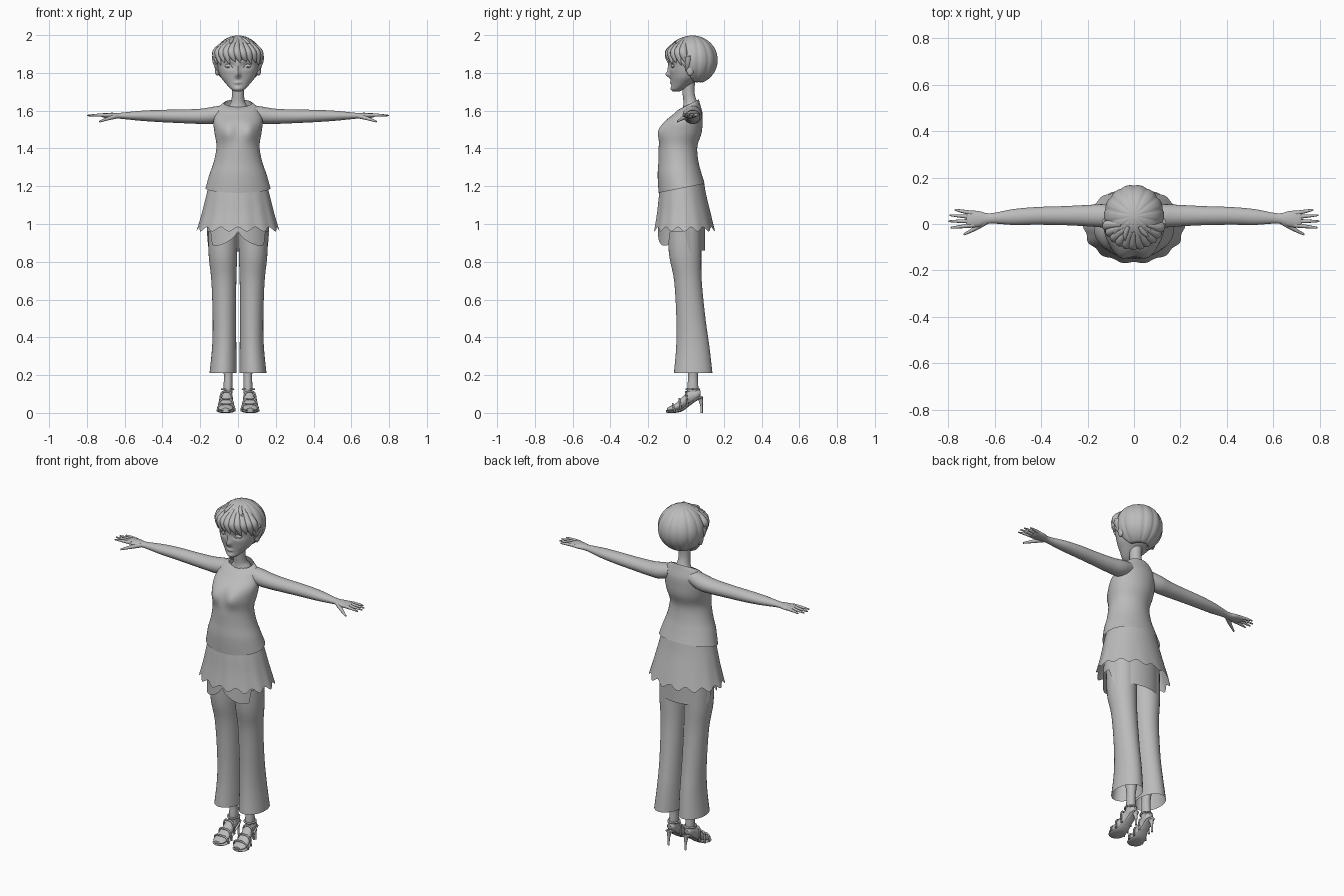
import bpy, bmesh
from math import sin, cos, pi, exp, radians
from mathutils import Vector

if "Cube" in bpy.data.objects:
    bpy.data.objects.remove(bpy.data.objects["Cube"])

clay = bpy.data.materials.new("clay_grey")
clay.use_nodes = True
shade = (0.5, 0.5, 0.5, 1)
clay.diffuse_color = shade
clay.node_tree.nodes["Principled BSDF"].inputs["Base Color"].default_value = shade


def finish(name, data, mirror=False):
    obj = bpy.data.objects.new(name, data)
    bpy.context.collection.objects.link(obj)
    data.materials.append(clay)
    if mirror:
        obj.modifiers.new("Mirror", 'MIRROR').use_bisect_axis[0] = False
    return obj


def mesh_object(name, bm, mirror=False):
    bmesh.ops.recalc_face_normals(bm, faces=bm.faces)
    mesh = bpy.data.meshes.new(name)
    bm.to_mesh(mesh)
    bm.free()
    obj = finish(name, mesh, mirror)
    bpy.ops.object.select_all(action='DESELECT')
    obj.select_set(True)
    bpy.context.view_layer.objects.active = obj
    bpy.ops.object.shade_smooth_by_angle(angle=radians(50))
    return obj


def skin_rows(bm, rows, caps):
    n = len(rows[0])
    for low, high in zip(rows, rows[1:]):
        for i in range(n):
            j = (i + 1) % n
            bm.faces.new((low[i], low[j], high[j], high[i]))
    if caps:
        bm.faces.new(rows[0])
        bm.faces.new(rows[-1])


def spline(a, b, c, d, t):
    return b + (c - a) * t / 2 + (2*a - 5*b + 4*c - d) * t*t / 2 + (3*b - a - 3*c + d) * t**3 / 2


def loft(name, rings, axis='z', n=32, steps=5, caps=True, mirror=False, shape=None):
    """Rings are (station, centre u, centre v, radius u, radius v)."""
    dense = []
    for k in range(len(rings) - 1):
        quad = [rings[max(0, min(len(rings) - 1, k + o))] for o in (-1, 0, 1, 2)]
        dense += [[spline(*p, s / steps) for p in zip(*quad)] for s in range(steps)]
    dense.append(rings[-1])
    bm = bmesh.new()
    rows = []
    for t, u, v, ru, rv in dense:
        row = []
        for i in range(n):
            a = 2 * pi * i / n
            p, q = u + ru * cos(a), v + rv * sin(a)
            co = Vector({'z': (p, q, t), 'x': (t, p, q), 'y': (p, t, q)}[axis])
            row.append(bm.verts.new(shape(co, a) if shape else co))
        rows.append(row)
    skin_rows(bm, rows, caps)
    return mesh_object(name, bm, mirror)


def strand(name, points, radii, thick, mirror=False):
    """Tapered round strand through a few points."""
    curve = bpy.data.curves.new(name, 'CURVE')
    curve.dimensions = '3D'
    curve.bevel_depth, curve.bevel_resolution, curve.resolution_u = thick, 3, 6
    curve.use_fill_caps = True
    s = curve.splines.new('NURBS')
    s.points.add(len(points) - 1)
    for p, co, r in zip(s.points, points, radii):
        p.co, p.radius = (*co, 1), r
    s.use_endpoint_u, s.order_u = True, 3
    return finish(name, curve, mirror)


def blob(name, centre, size, mirror=False):
    bm = bmesh.new()
    bmesh.ops.create_uvsphere(bm, u_segments=20, v_segments=12, radius=1)
    for v in bm.verts:
        v.co = Vector(centre) + v.co * Vector(size)
    return mesh_object(name, bm, mirror)


def bump(co, x, z, wide, tall):
    return exp(-((abs(co.x) - x) / wide)**2 - ((co.z - z) / tall)**2)


# Head with nose, eye sockets, lips
def face(co, a):
    if sin(a) < 0:
        co.y += (-.022 * bump(co, 0, 1.79, .012, .016) - .008 * bump(co, 0, 1.82, .009, .03)
                 + .012 * bump(co, .045, 1.838, .028, .016) - .008 * bump(co, 0, 1.748, .018, .008)
                 - .006 * bump(co, 0, 1.715, .02, .012))
    return co


loft("head", [(1.702, 0, -.05, .018, .018), (1.715, 0, -.042, .038, .034), (1.745, 0, -.02, .066, .057),
              (1.78, 0, 0, .092, .082), (1.83, 0, .01, .108, .1), (1.89, 0, .02, .112, .11),
              (1.95, 0, .03, .08, .08)], n=72, steps=9, shape=face)
blob("eyelids", (.045, -.066, 1.836), (.024, .011, .012), True)
strand("eyelashes", [(.02, -.079, 1.832), (.045, -.084, 1.826), (.074, -.062, 1.836)], (.5, 1, .6), .003, True)
strand("eyebrows", [(.018, -.087, 1.858), (.045, -.084, 1.868), (.078, -.06, 1.86)], (.7, 1, .3), .003, True)
blob("ears", (.11, .022, 1.815), (.012, .02, .03), True)
loft("neck", [(1.59, 0, .03, .075, .05), (1.625, 0, .03, .05, .045), (1.65, 0, .022, .036, .036),
              (1.7, 0, .013, .032, .032), (1.78, 0, .015, .036, .036)])

# Bowl-cut hair with grooves and a ragged hem
hair_centre, hair_size = Vector((0, .035, 1.868)), Vector((.13, .134, .13))


def hair_point(a, phi, grow=1):
    d = Vector((sin(a) * sin(phi), -cos(a) * sin(phi), cos(phi)))
    return hair_centre + d * hair_size * grow


def hem_angle(a):
    side = min(a, 2 * pi - a)
    t = max(0, min(1, (side - .9) / .9))
    jag = .1 * abs(sin(side * 5)) * (1 - t)
    return 1.47 + jag + (t * t * (3 - 2 * t)) * 1.25


bm = bmesh.new()
rows, count = [], 112
for k in range(1, 25):
    row = []
    for i in range(count):
        a = 2 * pi * i / count
        phi = hem_angle(a) * k / 24
        groove = 1 - .03 * abs(cos(a * 7))**6 * sin(phi)
        row.append(bm.verts.new(hair_point(a, phi, groove)))
    rows.append(row)
skin_rows(bm, rows, False)
bm.faces.new(rows[0])
hair = mesh_object("hair_cap", bm)
thickness = hair.modifiers.new("Thickness", 'SOLIDIFY')
thickness.thickness, thickness.offset = .012, -1

# Fringe locks, side tufts and nape locks
for i in range(11):
    a = (i - 5) * .24
    drop = 1.62 + .08 * (i % 2) + .025 * abs(i - 5)
    path = [hair_point(a * .8, .55, .94), hair_point(a - .08, 1.1, .99),
            hair_point(a, 1.4, 1), hair_point(a + .12, drop, .98)]
    strand("fringe_lock", path, (.4, 1, 1, .05), .022)
for side in (-1, 1):
    for phi, lean in ((.75, .5), (1.1, .9), (1.35, 1.2)):
        a = side * lean
        strand("side_tuft", [hair_point(a, phi - .35, .95), hair_point(a, phi, 1),
                             hair_point(a + .15, phi + .15, 1.09)], (.6, 1, .05), .016)
    strand("sideburn", [hair_point(side * 1.35, 1.4, .95), hair_point(side * 1.4, 1.8, .95),
                        hair_point(side * 1.25, 2.05, .96)], (1, .9, .05), .02)


# Sleeveless tunic with bust, scooped neckline and tilted hem
def tunic_shape(co, a):
    if sin(a) < 0:
        co.y -= .026 * bump(co, .06, 1.49, .045, .05)
    if co.z > 1.6:
        co.z += .02 * sin(a) * (co.z - 1.6) / .04
    if co.z < 1.26:
        co.z += (co.y + .02) * .2 * (1.26 - co.z) / .07
    return co


loft("tunic", [(1.19, 0, -.023, .172, .122), (1.26, 0, -.033, .152, .117), (1.33, 0, -.04, .128, .106),
               (1.41, 0, -.042, .114, .102), (1.48, 0, -.026, .124, .108), (1.54, 0, -.012, .13, .1),
               (1.59, 0, .015, .118, .072), (1.622, 0, .022, .1, .053), (1.64, 0, .028, .075, .04)],
     n=64, caps=False, shape=tunic_shape)


# Flared skirt with ruffles, plus the underskirt with front lobes and back panel
def skirt_shape(co, a):
    t = (1.22 - co.z) / .25
    grow = 1 + .025 * t * cos(a * 14)
    return Vector((co.x * grow, co.y * grow, co.z - .012 * t * cos(a * 14)))


def underskirt_shape(co, a):
    t = (1.1 - co.z) / .14
    s = sin(a)
    drop = .1 * min(1, max(0, s - .1) * 4) if s > 0 else .075 * abs(sin(a * 2))**.7 * (s < -.5)
    co.z -= drop * t
    return co


loft("skirt", [(1.22, 0, -.02, .15, .115), (1.15, 0, -.018, .168, .126), (1.06, 0, -.012, .19, .142),
               (.972, 0, -.008, .215, .16)], n=112, caps=False, shape=skirt_shape)
loft("underskirt", [(1.1, 0, -.02, .155, .118), (1.03, 0, -.022, .162, .122), (.96, 0, -.024, .165, .124)],
     n=64, caps=False, shape=underskirt_shape)

# Wide-legged trousers
loft("trouser_legs", [(1.08, .078, -.01, .078, .09), (.85, .08, -.005, .076, .086), (.7, .075, .01, .066, .073),
                      (.5, .072, .026, .062, .077), (.35, .073, .036, .064, .088), (.21, .079, .038, .072, .102)],
     caps=False, mirror=True)

# Arms and hands
loft("arms", [(.07, .03, 1.59, .045, .04), (.13, .035, 1.576, .05, .045), (.2, .036, 1.57, .046, .04),
              (.3, .036, 1.57, .041, .036), (.42, .035, 1.572, .038, .032), (.52, .03, 1.573, .034, .026),
              (.62, .024, 1.573, .022, .016), (.67, .022, 1.574, .034, .015), (.71, .021, 1.575, .036, .012),
              (.722, .021, 1.575, .03, .008)], axis='x', n=24, mirror=True)
for root, tip, reach in ((.046, .062, .772), (.03, .038, .795), (.012, .012, .8), (-.005, -.016, .79)):
    strand("fingers", [(.69, root, 1.576), (.74, (root + tip) / 2, 1.578), (reach, tip, 1.574)],
           (1.1, 1, .4), .009, True)
strand("thumbs", [(.64, .01, 1.572), (.685, -.022, 1.56), (.733, -.045, 1.542)], (1.5, 1.1, .5), .009, True)

# Ankles, feet and strappy heeled sandals
loft("ankles", [(.3, .052, .04, .034, .036), (.2, .052, .037, .023, .026), (.14, .053, .036, .024, .029),
                (.09, .055, .035, .024, .03)], n=20, mirror=True)
loft("feet", [(.078, .055, .105, .012, .012), (.06, .055, .098, .024, .026), (.02, .057, .084, .027, .038),
              (-.02, .062, .053, .033, .031), (-.055, .065, .03, .039, .02), (-.085, .065, .022, .036, .013),
              (-.1, .065, .019, .022, .006)], axis='y', n=20, mirror=True)
loft("sandal_soles", [(.088, .055, .082, .016, .008), (.06, .055, .074, .025, .008), (.02, .057, .045, .026, .007),
                      (-.02, .062, .016, .035, .007), (-.06, .065, .007, .044, .007), (-.09, .065, .007, .038, .007),
                      (-.106, .065, .008, .018, .006)], axis='y', n=20, mirror=True)
loft("sandal_heels", [(0, .055, .083, .006, .006), (.04, .055, .082, .007, .007), (.085, .055, .074, .017, .016)],
     n=12, mirror=True)
for y, low, high, wide in ((-.07, .008, .044, .045), (-.035, .012, .07, .04), (.0, .035, .108, .033)):
    strand("sandal_straps", [(.063 - wide, y + .01, low), (.063 - wide, y, high), (.063, y, high + .006),
                             (.063 + wide, y, high), (.063 + wide, y + .01, low)], (1,) * 5, .005, True)
strand("ankle_straps", [(.054 + .032 * cos(a * pi / 4), .036 + .036 * sin(a * pi / 4), .125) for a in range(9)],
       (1,) * 9, .005, True)
